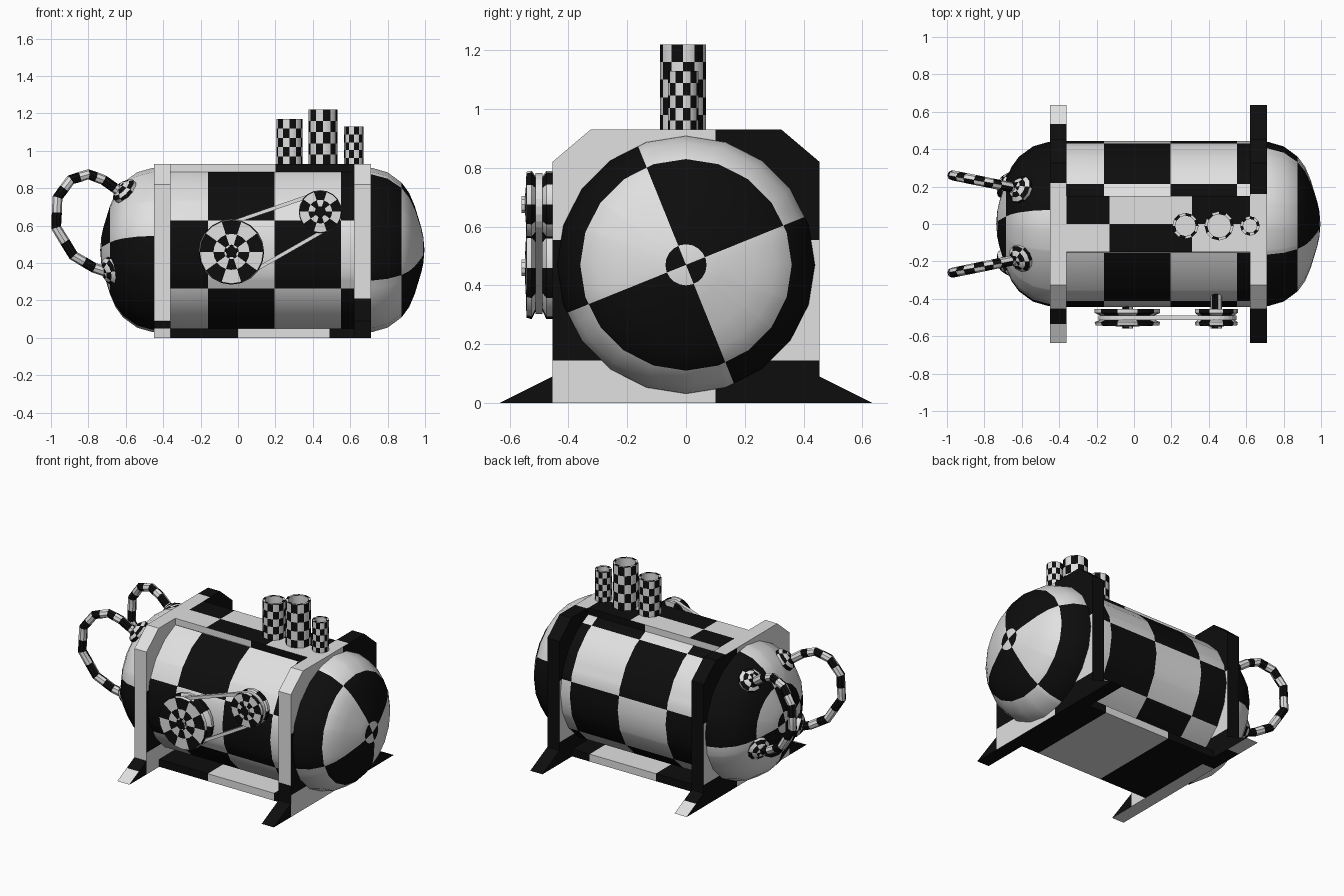
import bpy, bmesh, math
from math import sin, cos, pi, floor, atan2, degrees, hypot
from mathutils import Vector

if "Cube" in bpy.data.objects:
    bpy.data.objects.remove(bpy.data.objects["Cube"])

def material(name, v):
    m = bpy.data.materials.new(name)
    m.diffuse_color = (v, v, v, 1)
    m.use_nodes = True
    m.node_tree.nodes["Principled BSDF"].inputs["Base Color"].default_value = m.diffuse_color
    return m

MATS = [material("light_check", 0.75), material("black_check", 0.004)]

def finish(name, bm, cuts=(), rule=None, smooth=None):
    """Cut the mesh along planes, colour its faces by a rule and make an object."""
    bmesh.ops.remove_doubles(bm, verts=bm.verts, dist=1e-5)
    bmesh.ops.recalc_face_normals(bm, faces=bm.faces)
    for co, no in cuts:
        bmesh.ops.bisect_plane(bm, geom=bm.verts[:] + bm.edges[:] + bm.faces[:],
                               dist=1e-5, plane_co=co, plane_no=no)
    if rule:
        bm.normal_update()
        for f in bm.faces:
            f.material_index = int(rule(f.calc_center_median(), f.normal)) % 2
    me = bpy.data.meshes.new(name)
    bm.to_mesh(me)
    bm.free()
    for m in MATS:
        me.materials.append(m)
    ob = bpy.data.objects.new(name, me)
    bpy.context.collection.objects.link(ob)
    if smooth:
        bpy.ops.object.select_all(action='DESELECT')
        ob.select_set(True)
        bpy.context.view_layer.objects.active = ob
        bpy.ops.object.shade_smooth_by_angle(angle=math.radians(smooth))
    return ob

def skin(rings, closed=False, rule=None):
    """Skin a list of rings; rule(i, j) colours ring i, side j."""
    bm = bmesh.new()
    vs = [[bm.verts.new(p) for p in r] for r in rings]
    n = len(vs[0])
    for i in range(len(vs) - (0 if closed else 1)):
        a, b = vs[i], vs[(i + 1) % len(vs)]
        for j in range(n):
            f = bm.faces.new((a[j], a[(j + 1) % n], b[(j + 1) % n], b[j]))
            f.material_index = rule(i, j) % 2 if rule else 0
    return bm

def lathe(profile, n, origin, axis, rule=None):
    """Turn (height, radius) points round an axis."""
    q = Vector((0, 0, 1)).rotation_difference(Vector(axis))
    o = Vector(origin)
    rings = [[o + q @ Vector((r * cos(2 * pi * j / n), r * sin(2 * pi * j / n), h))
              for j in range(n)] for h, r in profile]
    return skin(rings, rule=rule)

# tank: capsule along x, mirrored about MID
MID, CZ = 0.13, 0.47
half = [(0.48, 0.445), (0.59, 0.438), (0.67, 0.415), (0.745, 0.36), (0.785, 0.305),
        (0.815, 0.235), (0.85, 0.12), (0.861, 0.07), (0.867, 0)]
prof = [(-h, r) for h, r in reversed(half)] + half

def tank_rule(c, n):
    y, z = c.y, c.z - CZ
    th, r = degrees(atan2(z, y)), hypot(y, z)
    if c.x > 0.63:
        ring = 0 if r > 0.352 else 1 if r > 0.07 else 2
        return floor((th - 22) / 90) + ring
    if c.x < -0.42:
        ring = 0 if r > 0.23 else 1 if r > 0.07 else 2
        return floor((th - 80) / 90) + ring
    a = degrees(atan2(z, -y))
    if a < -90:
        a += 360
    return floor((a + 28) / 49) + floor((c.x + 0.16) / 0.355)

def axial(deg):
    t = math.radians(deg)
    return ((0, 0, CZ), (0, -sin(t), cos(t)))

cuts = [((x, 0, 0), (1, 0, 0)) for x in (-0.42, -0.16, 0.195, 0.55, 0.63)]
cuts += [axial(t) for t in (22, 112, 80, 170)]
cuts += [axial(180 - (-28 + 49 * k)) for k in range(-1, 7)]
finish("tank", lathe(prof, 20, (MID, 0, CZ), (1, 0, 0)), cuts, tank_rule, 40)

# end frames with splayed feet
outline = [(0.635, 0), (0.455, 0.09), (0.455, 0.82), (0.325, 0.93)]
outline += [(-y, z) for y, z in reversed(outline)]

def frame_rule(left):
    def rule(c, n):
        if abs(n.x) > 0.5:
            if abs(c.y) > 0.455:
                return 1
            row = 0 if c.z < 0.145 else 1 if c.z < 0.555 else 2
            return row + (c.y > 0.1)
        if left:
            if abs(c.y) > 0.456:
                return c.z > 0.05
            return c.y > 0.22
        if abs(c.y) > 0.456:
            return 1
        return c.y > 0.16 or c.z < 0.21
    return rule

frame_cuts = [((0, 0, z), (0, 0, 1)) for z in (0.05, 0.145, 0.21, 0.555)]
frame_cuts += [((0, y, 0), (0, 1, 0)) for y in (-0.455, 0.1, 0.16, 0.22, 0.455)]
for name, x0 in (("left_frame", -0.45), ("right_frame", 0.62)):
    bm = bmesh.new()
    face = bm.faces.new([bm.verts.new((x0, y, z)) for y, z in outline])
    ext = bmesh.ops.extrude_face_region(bm, geom=[face])
    bmesh.ops.translate(bm, vec=(0.09, 0, 0),
                        verts=[v for v in ext["geom"] if isinstance(v, bmesh.types.BMVert)])
    if not any(f.normal.x < -0.5 for f in bm.faces) and face not in bm.faces[:]:
        bm.faces.new([v for v in bm.verts if v.co.x == x0])
    finish(name, bm, frame_cuts, frame_rule(x0 < 0))

# long plates joining the frames
def box(name, lo, hi, cuts, rule):
    bm = bmesh.new()
    bmesh.ops.create_cube(bm, size=1)
    for v in bm.verts:
        v.co = [(a + b) / 2 + k * (b - a) for a, b, k in zip(lo, hi, v.co)]
    finish(name, bm, cuts, rule)

def top_rule(c, n):
    if abs(n.y) > 0.5:
        return c.x > 0.2
    return floor((c.x + 0.13) / 0.44) + 1 + (c.y > 0)

X = (1, 0, 0)
mid_y = ((0, 0, 0), (0, 1, 0))
box("top_plate", (-0.36, -0.15, 0.885), (0.62, 0.15, 0.93),
    [((x, 0, 0), X) for x in (-0.13, 0.2, 0.31)] + [mid_y], top_rule)
box("bottom_plate", (-0.36, -0.32, 0), (0.62, 0.32, 0.05),
    [((0, 0, 0), X), ((0.49, 0, 0), X)], lambda c, n: floor(c.x / 0.49))

# open exhaust tubes
for k, (x, r, top) in enumerate([(0.275, 0.07, 1.17), (0.455, 0.078, 1.22), (0.62, 0.052, 1.13)]):
    rows = 5
    p = [(0.92 + (top - 0.92) * i / rows, r) for i in range(rows + 1)]
    p += [(top, r - 0.015), (0.932, r - 0.015), (0.932, 0)]
    bm = lathe(p, 12, (x, -0.01, 0), (0, 0, 1),
               lambda i, j: i + j if i <= 5 else 0)
    finish(f"exhaust_tube_{k + 1}", bm, smooth=35)

# grooved pulleys with shafts
BIG, SMALL = (-0.035, 0.46, 0.175), (0.44, 0.675, 0.115)
for name, (x, z, r), inner in (("large", BIG, 0.42), ("small", SMALL, 0.37)):
    p = [(0.455, 0), (0.455, r), (0.475, r), (0.49, 0.82 * r), (0.51, 0.82 * r), (0.525, r),
         (0.543, r * 0.97), (0.545, r * 0.55), (0.548, r * 0.22), (0.548, 0)]
    bm = lathe(p, 20, (x, 0, z), (0, -1, 0), lambda i, j: j // 2 + max(0, i - 5))
    finish(name + "_pulley", bm, smooth=30)
    p = [(inner - 0.04, 0), (inner - 0.04, 0.03), (0.56, 0.03), (0.56, 0)]
    finish(name + "_pulley_shaft",
           lathe(p, 10, (x, 0, z), (0, -1, 0), lambda i, j: 1 if i == 2 else j // 2), smooth=30)

# belt around both pulleys
dx, dz = SMALL[0] - BIG[0], SMALL[1] - BIG[1]
al = atan2(dz, dx)
rb, rs = 0.147, 0.098
phi = math.acos((rb - rs) / hypot(dx, dz))
path = []
for (cx, cz, _), r, a0, a1 in ((BIG, rb, al + phi, al + 2 * pi - phi), (SMALL, rs, al - phi, al + phi)):
    path += [(cx, cz, r, a0 + (a1 - a0) * i / 12) for i in range(13)]
rings = [[(cx + (r + d) * cos(a), y, cz + (r + d) * sin(a))
          for d, y in ((-0.01, -0.488), (0.01, -0.488), (0.01, -0.512), (-0.01, -0.512))]
         for cx, cz, r, a in path]
finish("drive_belt", skin(rings, closed=True))

# looped pipes and their flanges on the left cap
loop = [(-0.60, 0.76), (-0.72, 0.845), (-0.80, 0.875), (-0.895, 0.845), (-0.965, 0.75),
        (-0.972, 0.59), (-0.88, 0.44), (-0.77, 0.375), (-0.65, 0.335)]
for side, s in (("back", 1), ("front", -1)):
    pts = [Vector((x, s * (0.185 + 0.075 * (-0.6 - x) / 0.37), z)) for x, z in loop]
    fine = [a.lerp(b, t) for a, b in zip(pts, pts[1:]) for t in (0, 0.5)] + [pts[-1]]
    rings = []
    for i, p in enumerate(fine):
        t = (fine[min(i + 1, len(fine) - 1)] - fine[max(i - 1, 0)]).normalized()
        u = t.cross(Vector((0, 1, 0))).normalized()
        w = t.cross(u)
        rings.append([p + 0.027 * (u * cos(k * pi / 4) + w * sin(k * pi / 4)) for k in range(8)])
    finish(side + "_pipe", skin(rings, rule=lambda i, j: i + j // 4), smooth=40)
    for tag, o, d in (("upper", (-0.60, s * 0.18, 0.78), (-0.66, s * 0.37, 0.65)),
                      ("lower", (-0.675, s * 0.205, 0.36), (-0.85, s * 0.46, -0.25))):
        p = [(-0.03, 0), (-0.03, 0.075), (0.02, 0.075), (0.035, 0.055), (0.05, 0.03), (0.05, 0)]
        bm = lathe(p, 12, o, Vector(d).normalized(), lambda i, j: i + j // 2)
        finish(f"{side}_{tag}_flange", bm, smooth=40)
